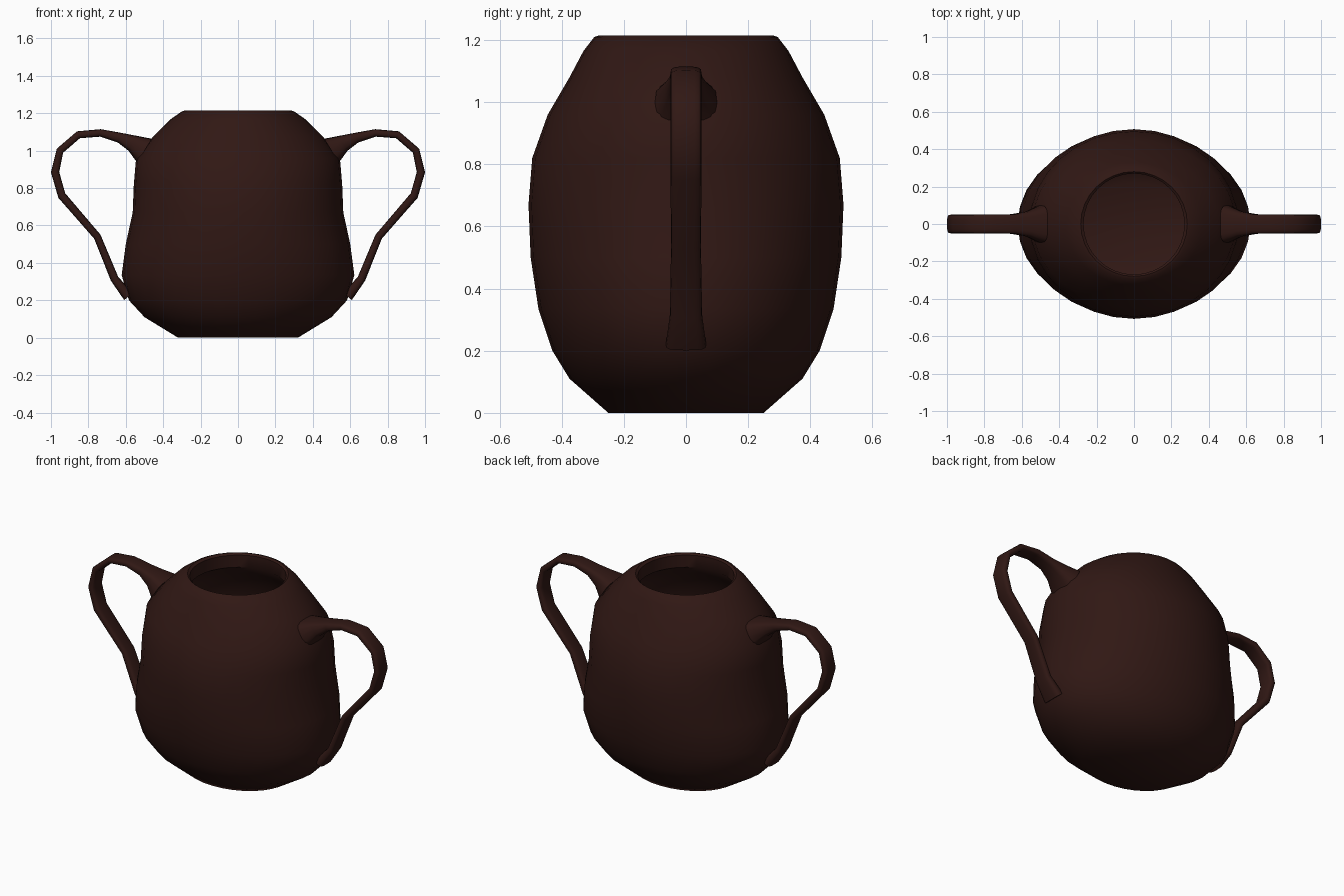
import bpy, bmesh, math
from mathutils import Vector

if "Cube" in bpy.data.objects:
    bpy.data.objects.remove(bpy.data.objects["Cube"])

SIDES = 32
clay = bpy.data.materials.new("dark_clay")
clay.diffuse_color = (0.03, 0.009, 0.007, 1)
clay.use_nodes = True
clay.node_tree.nodes["Principled BSDF"].inputs["Base Color"].default_value = clay.diffuse_color


def loft(name, rings, angle):
    """Skin a list of closed rings and cap both ends."""
    bm = bmesh.new()
    loops = [[bm.verts.new(p) for p in ring] for ring in rings]
    n = len(loops[0])
    for a, b in zip(loops, loops[1:]):
        for i in range(n):
            j = (i + 1) % n
            bm.faces.new((a[i], a[j], b[j], b[i]))
    bm.faces.new(loops[0][::-1])
    bm.faces.new(loops[-1])
    bmesh.ops.recalc_face_normals(bm, faces=bm.faces)
    mesh = bpy.data.meshes.new(name)
    bm.to_mesh(mesh)
    bm.free()
    ob = bpy.data.objects.new(name, mesh)
    bpy.context.collection.objects.link(ob)
    mesh.materials.append(clay)
    bpy.ops.object.select_all(action='DESELECT')
    ob.select_set(True)
    bpy.context.view_layer.objects.active = ob
    bpy.ops.object.shade_smooth_by_angle(angle=math.radians(angle))
    return ob


def oval(rx, ry, z):
    return [(rx * math.cos(2 * math.pi * i / SIDES),
             ry * math.sin(2 * math.pi * i / SIDES), z) for i in range(SIDES)]


# Hollow oval body: outer wall (x radius, y radius, z), rim, neck, inner wall
outer = [(0.32, 0.25, 0), (0.50, 0.375, 0.11), (0.583, 0.43, 0.20),
         (0.622, 0.475, 0.335), (0.60, 0.50, 0.50), (0.563, 0.507, 0.67),
         (0.557, 0.495, 0.82), (0.545, 0.445, 0.96), (0.45, 0.375, 1.08),
         (0.365, 0.33, 1.165), (0.30, 0.295, 1.21)]
neck = [(0.285, 0.28, 1.215), (0.27, 0.27, 1.205), (0.27, 0.27, 1.13)]
inner = [(rx - 0.05, ry - 0.05, z) for rx, ry, z in outer[8:0:-1]]
inner[0] = (0.39, 0.325, 1.06)
inner.append((0.30, 0.22, 0.05))
loft("pot_body", [oval(*r) for r in outer + neck + inner], 42)

# Handle path: x, z, half thickness, half width (flared where it meets the body)
path = [(0.50, 1.00, 0.075, 0.10), (0.565, 1.04, 0.045, 0.07),
        (0.635, 1.07, 0.027, 0.053), (0.735, 1.095, 0.02, 0.05),
        (0.853, 1.085, 0.02, 0.05), (0.952, 1.0, 0.02, 0.05),
        (0.978, 0.885, 0.022, 0.05), (0.942, 0.76, 0.022, 0.05),
        (0.752, 0.54, 0.02, 0.048), (0.66, 0.315, 0.022, 0.052),
        (0.585, 0.22, 0.03, 0.065)]


def handle(name, side):
    rings = []
    for k, (x, z, ht, hw) in enumerate(path):
        a, b = path[max(k - 1, 0)], path[min(k + 1, len(path) - 1)]
        t = Vector((b[0] - a[0], 0, b[1] - a[1])).normalized()
        nrm = Vector((-t.z, 0, t.x))
        ring = []
        for i in range(16):
            c, s = math.cos(math.pi * i / 8), math.sin(math.pi * i / 8)
            # rounded rectangle section
            c, s = (math.copysign(abs(v) ** 0.6, v) for v in (c, s))
            p = Vector((x, hw * s, z)) + nrm * ht * c
            ring.append((p.x * side, p.y, p.z))
        rings.append(ring)
    loft(name, rings, 60)


handle("right_handle", 1)
handle("left_handle", -1)
